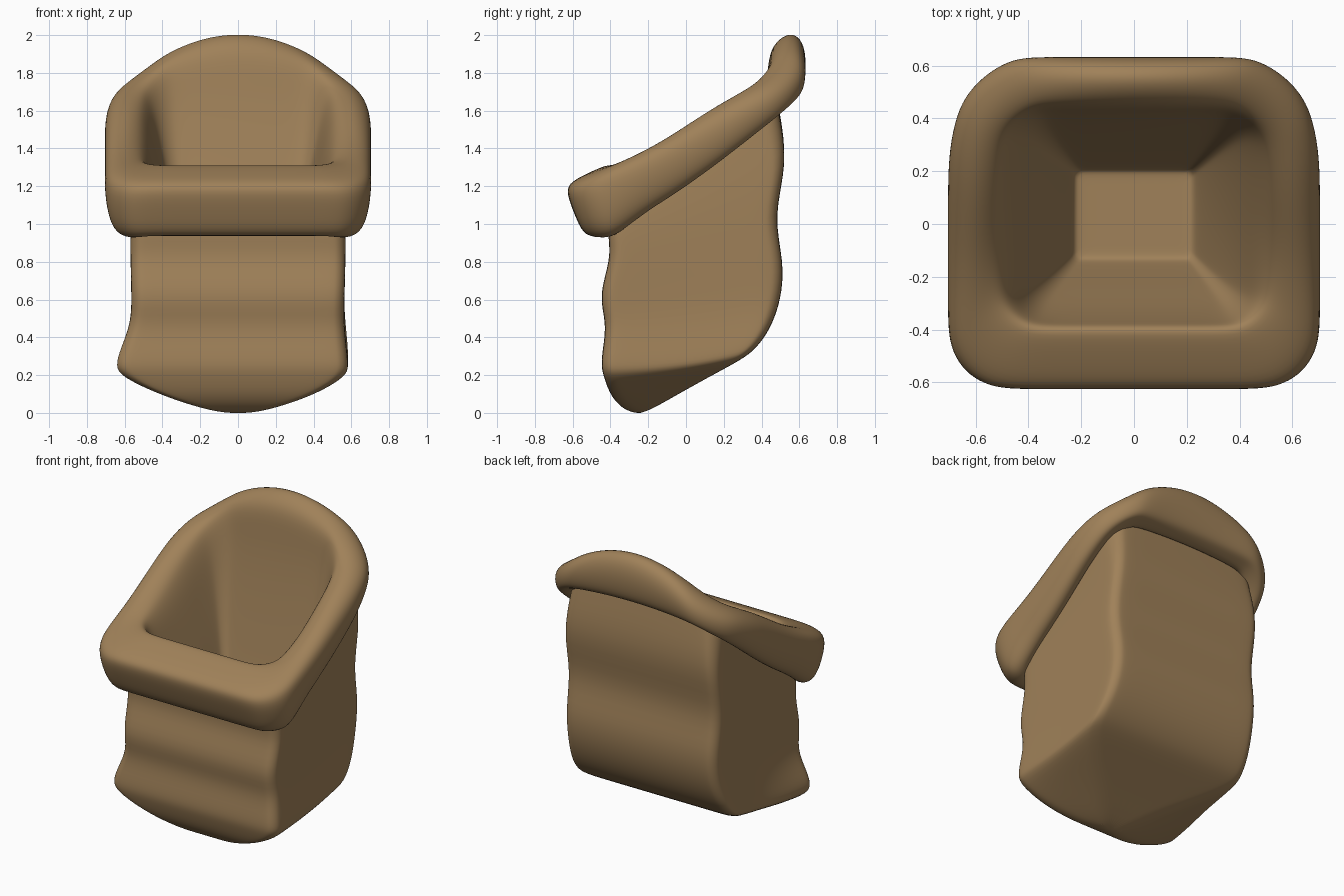
import bpy, bmesh, math

leather = bpy.data.materials.new("tan leather")
leather.diffuse_color = (0.35, 0.22, 0.10, 1)


def ring(w, yf, zf, zm, yb, zb, r, drop=0.0):
    """Rounded rectangle whose height follows a curve from front to back;
    drop lowers the back corners."""
    ym, hy = (yf + yb) / 2, (yb - yf) / 2
    r = min(r, w * 0.9, hy * 0.9)
    centres = [(w - r, hy - r), (-w + r, hy - r), (-w + r, -hy + r), (w - r, -hy + r)]
    flat = []
    for k, (cx, cy) in enumerate(centres):
        for i in range(5):
            a = math.pi / 2 * (k + i / 4)
            flat.append((cx + r * math.cos(a), cy + r * math.sin(a)))
        nx, ny = centres[(k + 1) % 4]
        a = math.pi / 2 * (k + 1)
        p0 = flat[-1]
        p1 = (nx + r * math.cos(a), ny + r * math.sin(a))
        for i in range(1, 6):
            t = i / 6
            flat.append((p0[0] + (p1[0] - p0[0]) * t, p0[1] + (p1[1] - p0[1]) * t))
    pts = []
    for x, y in flat:
        s = y / hy
        z = zm + (zb - zf) / 2 * s + ((zf + zb) / 2 - zm) * s * s
        z -= drop * (x / w) ** 2 * max(s, 0) ** 2
        pts.append((x, y + ym, z))
    return pts


def loft(name, rows, cap, warp):
    bm = bmesh.new()
    rings = [[bm.verts.new(warp(*p)) for p in ring(*row)] for row in rows]
    n = len(rings[0])
    for a, b in zip(rings, rings[1:]):
        for i in range(n):
            j = (i + 1) % n
            bm.faces.new((a[i], a[j], b[j], b[i]))
    c = bm.verts.new(cap)
    for i in range(n):
        bm.faces.new((rings[-1][i], rings[-1][(i + 1) % n], c))
    me = bpy.data.meshes.new(name)
    bm.to_mesh(me)
    bm.free()
    me.materials.append(leather)
    for p in me.polygons:
        p.use_smooth = True
    ob = bpy.data.objects.new(name, me)
    bpy.context.collection.objects.link(ob)
    m = ob.modifiers.new("smooth", 'SUBSURF')
    m.levels = m.render_levels = 2
    return ob


def flare(x, y, z):
    # front left lower corner spreads outward a little
    if x < 0 and y < 0:
        x += 0.07 * x / 0.57 * min(1, -y / 0.4) * math.exp(-((z - 0.27) / 0.13) ** 2)
    return x, y, z


def shape_cuff(x, y, z):
    # cuff gets narrower towards the back and sags at its lower front corners
    t = max(0, (y - 0.2) / 0.43)
    if abs(x) > 0.5 and z < 1.12:
        z -= 0.045 * math.exp(-((y + 0.38) / 0.09) ** 2)
    return x * (1 - 0.18 * t * t), y, z


# pouch body, from under the cuff down to the pointed bottom
# (half width, front y, front z, middle z, back y, back z, corner radius, corner drop)
body = loft("pouch_body", [
    (.55, -.40, 1.10, 1.38, .47, 1.74, .10, .04),
    (.56, -.405, 1.03, 1.29, .495, 1.60, .09, .03),
    (.57, -.415, .94, 1.12, .54, 1.32, .07),
    (.57, -.395, .82, .92, .46, 1.04, .07),
    (.565, -.465, .62, .72, .52, .80, .07),
    (.56, -.42, .48, .52, .505, .60, .07),
    (.575, -.44, .34, .36, .445, .44, .07),
    (.585, -.45, .25, .26, .37, .34, .07),
    (.575, -.435, .19, .22, .30, .285, .07),
    (.42, -.40, .09, .14, .13, .195, .07),
    (.20, -.335, .02, .045, -.04, .10, .06),
    (.08, -.27, .0, .005, -.18, .02, .04),
], (0, -.24, 0), flare)
body.data.flip_normals()

# thick rolled cuff around the tilted opening, running on into the tapered
# inside with its flat floor
cuff = loft("rolled_cuff_and_lining", [
    (.53, -.38, 1.05, 1.34, .46, 1.72, .12, .04),
    (.565, -.41, .965, 1.25, .49, 1.66, .14, .03),
    (.61, -.48, .93, 1.22, .56, 1.685, .15, .03),
    (.665, -.545, .945, 1.235, .61, 1.71, .17, .05),
    (.70, -.59, 1.05, 1.32, .632, 1.80, .20, .11),
    (.71, -.632, 1.16, 1.42, .635, 1.90, .22, .17),
    (.685, -.622, 1.215, 1.49, .61, 1.985, .23, .22),
    (.61, -.54, 1.26, 1.535, .55, 2.02, .22, .22),
    (.53, -.43, 1.31, 1.51, .47, 1.965, .17, .15),
    (.49, -.385, 1.315, 1.45, .435, 1.88, .14, .09),
    (.45, -.37, 1.23, 1.34, .425, 1.70, .12, .05),
    (.40, -.32, 1.06, 1.15, .38, 1.40, .08, .02),
    (.32, -.24, .86, .88, .30, .98, .05),
    (.235, -.145, .60, .60, .215, .60, .03),
    (.22, -.13, .58, .58, .20, .58, .03),
    (.16, -.08, .58, .58, .15, .58, .02),
], (0, .035, .58), shape_cuff)
